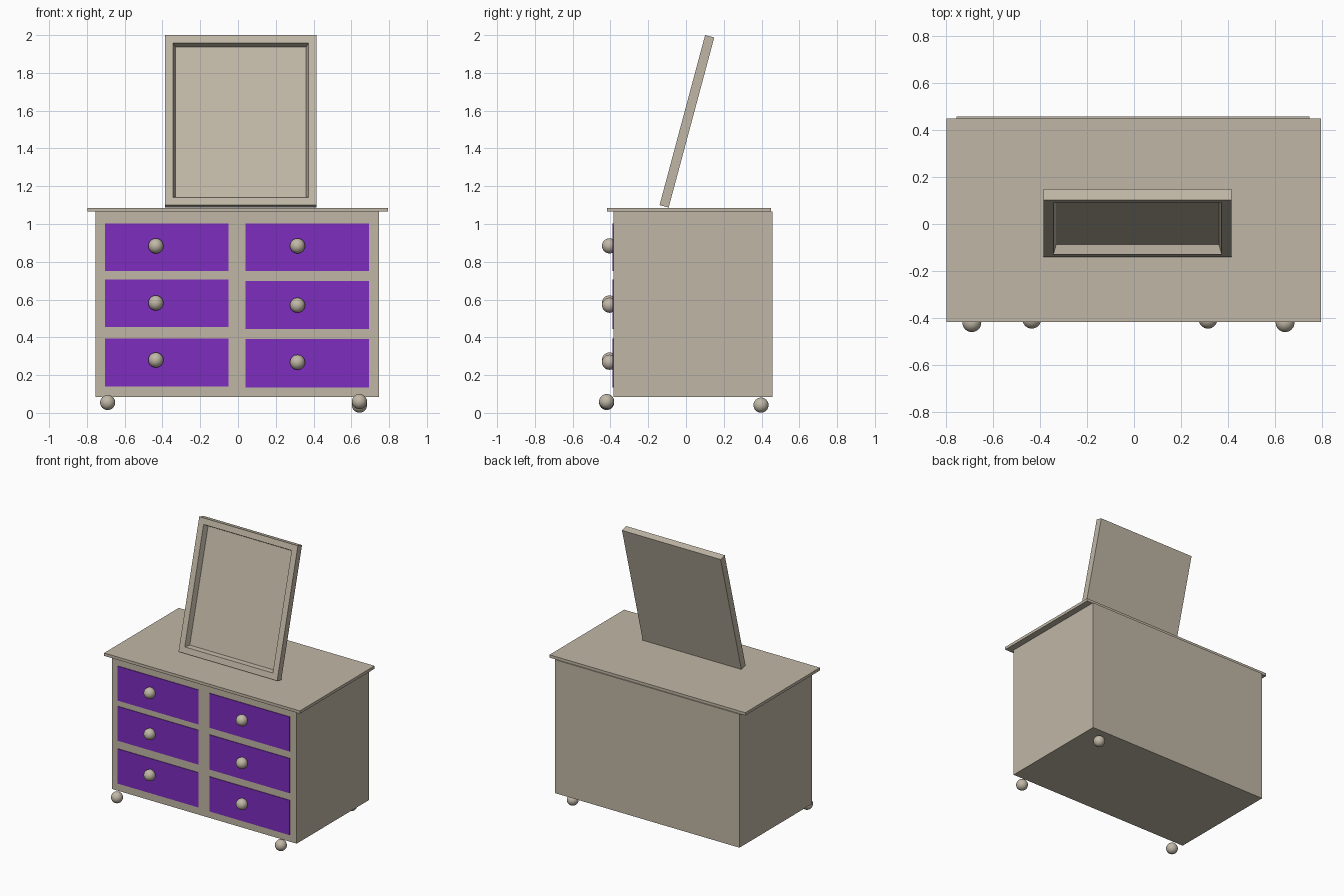
import bpy, bmesh, math
from mathutils import Matrix, Vector

if "Cube" in bpy.data.objects:
    bpy.data.objects.remove(bpy.data.objects["Cube"])


def material(name, rgb):
    m = bpy.data.materials.new(name)
    m.diffuse_color = (*rgb, 1)
    m.use_nodes = True
    m.node_tree.nodes["Principled BSDF"].inputs["Base Color"].default_value = m.diffuse_color
    return m


tan = material("warm_tan", (0.53, 0.475, 0.382))
purple = material("purple", (0.205, 0.027, 0.515))


def finish(name, bm, mat, smooth=False):
    me = bpy.data.meshes.new(name)
    bm.to_mesh(me)
    bm.free()
    me.materials.append(mat)
    for p in me.polygons:
        p.use_smooth = smooth
    ob = bpy.data.objects.new(name, me)
    bpy.context.collection.objects.link(ob)
    return ob


def box_bm(lo, hi):
    lo, hi = Vector(lo), Vector(hi)
    bm = bmesh.new()
    bmesh.ops.create_cube(bm, size=1, matrix=Matrix.Translation((lo + hi) / 2)
                          @ Matrix.Diagonal((*(hi - lo), 1)))
    return bm


def box(name, lo, hi, mat):
    return finish(name, box_bm(lo, hi), mat)


def ball(name, centre, r):
    bm = bmesh.new()
    bmesh.ops.create_uvsphere(bm, u_segments=32, v_segments=16, radius=r,
                              matrix=Matrix.Translation(centre))
    return finish(name, bm, tan, True)


# Cabinet and its overhanging top
FRONT = -0.385
box("cabinet", (-0.755, FRONT, 0.085), (0.747, 0.457, 1.066), tan)
box("table_top", (-0.797, -0.417, 1.065), (0.795, 0.45, 1.086), tan)

# Drawer fronts with round knobs: x range, knob x, then (bottom, top, knob z)
columns = {
    "left": (-0.705, -0.05, -0.435,
             [(0.14, 0.395, 0.28), (0.455, 0.707, 0.582), (0.75, 1.003, 0.884)]),
    "right": (0.04, 0.693, 0.315,
              [(0.135, 0.39, 0.268), (0.443, 0.698, 0.57), (0.75, 1.003, 0.884)]),
}
for side, (x0, x1, kx, rows) in columns.items():
    for row, (z0, z1, kz) in zip(("bottom", "middle", "top"), rows):
        box(f"{side}_{row}_drawer", (x0, FRONT - 0.005, z0), (x1, FRONT + 0.004, z1), purple)
        ball(f"{side}_{row}_knob", (kx, -0.405, kz), 0.04)

# Three ball feet
ball("front_left_foot", (-0.69, -0.42, 0.055), 0.04)
ball("front_right_foot", (0.643, -0.42, 0.06), 0.04)
ball("back_right_foot", (0.643, 0.397, 0.041), 0.04)

# Leaning mirror: raised frame with a bevelled recess on the front
bm = box_bm((-0.386, 0, 0), (0.416, 0.05, 0.932))
bm.normal_update()
front = min(bm.faces, key=lambda f: f.normal.y)
bmesh.ops.inset_region(bm, faces=[front], thickness=0.043, use_even_offset=True)
bmesh.ops.inset_region(bm, faces=[front], thickness=0.012, depth=-0.04, use_even_offset=True)
mirror = finish("mirror", bm, tan)
mirror.rotation_euler.x = math.radians(-15)
mirror.location = (0, -0.14, 1.1)
